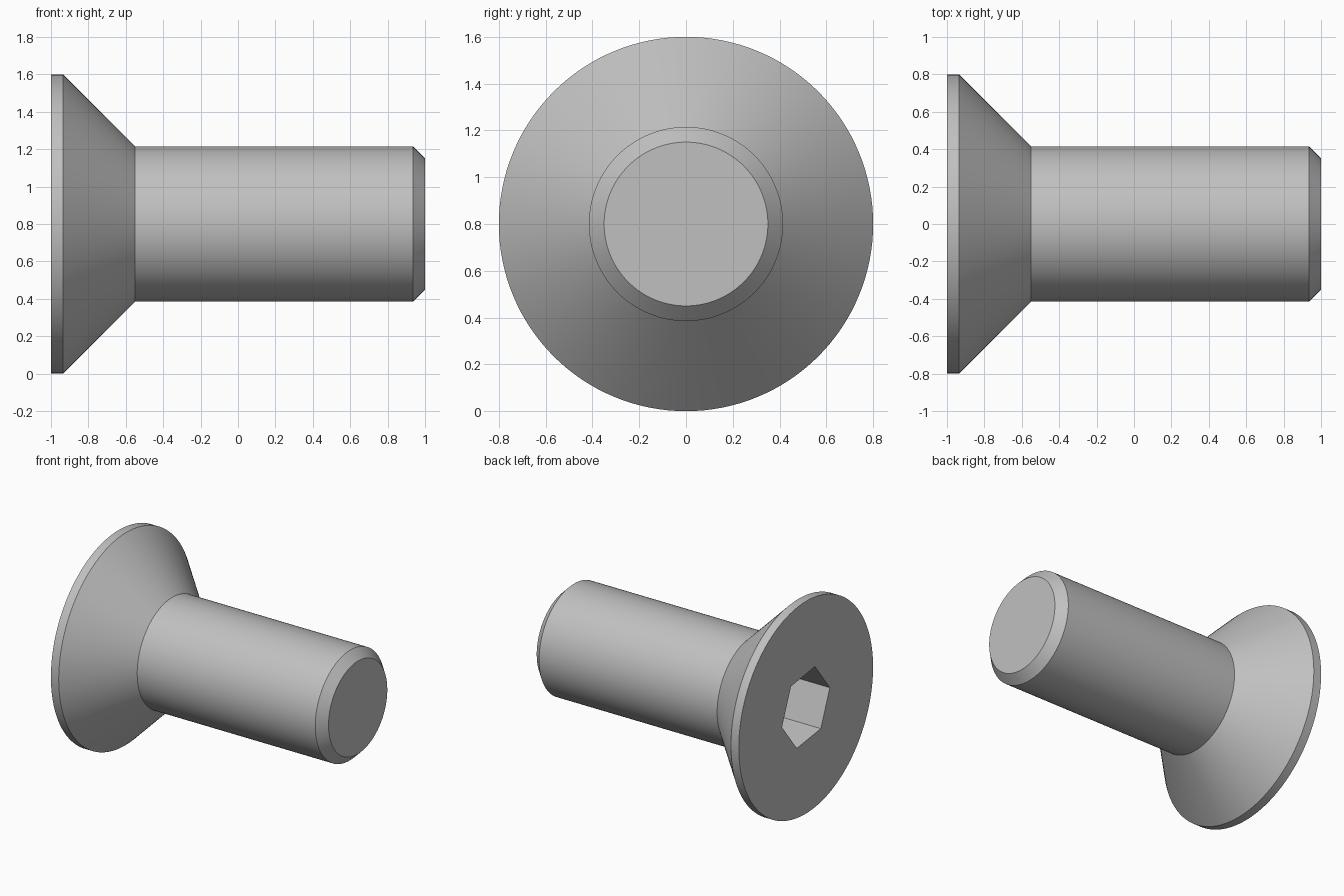
import bpy
import bmesh
from math import sin, cos, radians, tau

if "Cube" in bpy.data.objects:
    bpy.data.objects.remove(bpy.data.objects["Cube"])

AXIS_Z = 0.8
SEGMENTS = 128
HEX_RADIUS = 0.288
HEX_TURN = radians(22)
HEX_DEPTH = 0.38

# Outline along the axis: rim, countersunk cone, shank, end chamfer (x, radius)
PROFILE = [(-1, 0.8), (-0.935, 0.8), (-0.55, 0.415), (0.935, 0.415), (1, 0.35)]


def ring(bm, x, radius, count, turn=0.0):
    """Closed loop of vertices around the screw axis."""
    angles = [turn + tau * i / count for i in range(count)]
    return [bm.verts.new((x, -radius * sin(a), AXIS_Z + radius * cos(a))) for a in angles]


def bridge(bm, a, b):
    """Quads joining two loops of equal size."""
    n = len(a)
    return [bm.faces.new((a[i], a[(i + 1) % n], b[(i + 1) % n], b[i])) for i in range(n)]


def loop_edges(bm, loop):
    return [bm.edges.get((v, loop[i - 1])) for i, v in enumerate(loop)]


bm = bmesh.new()

# Turned body
rings = [ring(bm, x, r, SEGMENTS) for x, r in PROFILE]
for a, b in zip(rings, rings[1:]):
    bridge(bm, a, b)
bm.faces.new(rings[-1])

# Hexagonal socket
mouth = ring(bm, -1, HEX_RADIUS, 6, HEX_TURN)
floor = ring(bm, -1 + HEX_DEPTH, HEX_RADIUS, 6, HEX_TURN)
bridge(bm, mouth, floor)
bm.faces.new(floor)

# Flat head face around the socket
bmesh.ops.triangle_fill(bm, use_beauty=True, normal=(-1, 0, 0),
                        edges=loop_edges(bm, rings[0]) + loop_edges(bm, mouth))
bmesh.ops.recalc_face_normals(bm, faces=bm.faces)

mesh = bpy.data.meshes.new("countersunk_screw")
bm.to_mesh(mesh)
bm.free()
screw = bpy.data.objects.new("countersunk_screw", mesh)
bpy.context.collection.objects.link(screw)

# Plain steel grey
steel = bpy.data.materials.new("steel_grey")
steel.use_nodes = True
colour = (0.53, 0.53, 0.53, 1)
steel.diffuse_color = colour
steel.node_tree.nodes["Principled BSDF"].inputs["Base Color"].default_value = colour
mesh.materials.append(steel)

# Smooth round surfaces, crisp edges
bpy.context.view_layer.objects.active = screw
screw.select_set(True)
bpy.ops.object.shade_smooth_by_angle(angle=radians(30))
